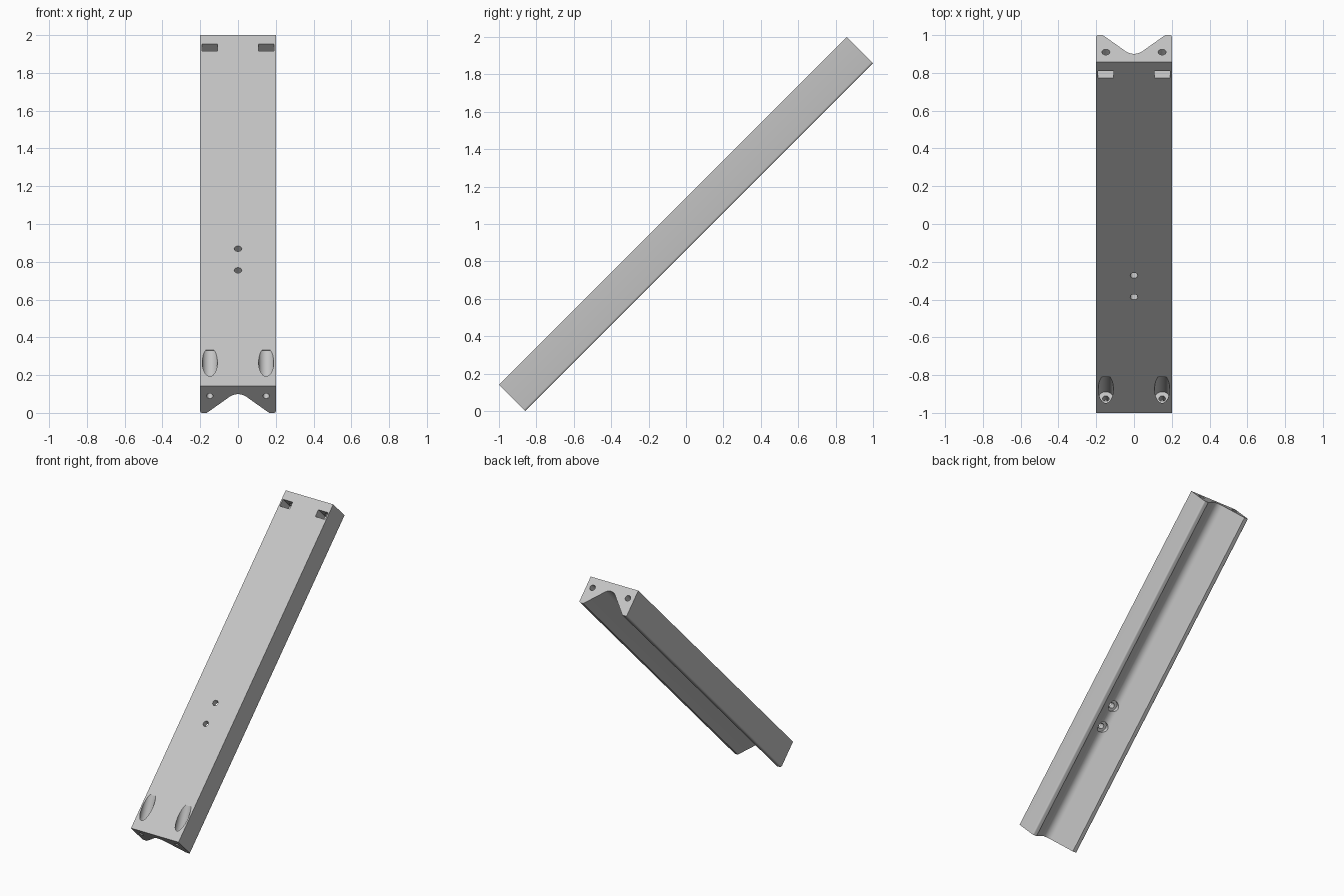
import bpy, bmesh, math
from mathutils import Vector, Matrix

if "Cube" in bpy.data.objects:
    bpy.data.objects.remove(bpy.data.objects["Cube"], do_unlink=True)

WIDTH, THICK = 0.4, 0.2
LENGTH = 2 * math.sqrt(2) - THICK
W, T, L = WIDTH / 2, THICK / 2, LENGTH / 2

grey = bpy.data.materials.new("light grey")
grey.use_nodes = True
colour = (0.56, 0.56, 0.56, 1)
grey.diffuse_color = colour
grey.node_tree.nodes["Principled BSDF"].inputs["Base Color"].default_value = colour


def to_object(name, bm):
    bmesh.ops.recalc_face_normals(bm, faces=bm.faces)
    mesh = bpy.data.meshes.new(name)
    bm.to_mesh(mesh)
    bm.free()
    mesh.materials.append(grey)
    obj = bpy.data.objects.new(name, mesh)
    bpy.context.collection.objects.link(obj)
    return obj


def cylinder(start, end, radius):
    start, end = Vector(start), Vector(end)
    axis = end - start
    bm = bmesh.new()
    turn = axis.to_track_quat('Z', 'Y').to_matrix().to_4x4()
    bmesh.ops.create_cone(bm, cap_ends=True, segments=40, radius1=radius, radius2=radius,
                          depth=axis.length, matrix=Matrix.Translation((start + end) / 2) @ turn)
    return to_object("hole_cutter", bm)


def block(low, high):
    low, high = Vector(low), Vector(high)
    bm = bmesh.new()
    bmesh.ops.create_cube(bm, size=1, matrix=Matrix.Translation((low + high) / 2)
                          @ Matrix.Diagonal((*(high - low), 1)))
    return to_object("slot_cutter", bm)


def cut(target, cutter):
    cutter.hide_render = True
    mod = target.modifiers.new("cut", 'BOOLEAN')
    mod.operation, mod.solver, mod.object = 'DIFFERENCE', 'EXACT', cutter
    bpy.context.view_layer.objects.active = target
    bpy.ops.object.modifier_apply(modifier=mod.name)
    bpy.data.objects.remove(cutter, do_unlink=True)


def arc(cx, cz, radius, first, last, steps):
    angles = [math.radians(first + (last - first) * i / steps) for i in range(steps + 1)]
    return [(cx + radius * math.cos(a), cz + radius * math.sin(a)) for a in angles]


# Beam profile: flat top, rounded feet and a V groove with a round root
foot, root, mouth = 0.012, 0.06, 0.165
root_z = -T + mouth - root * math.sqrt(2)
half = [(W, T)] + arc(W - foot, -T + foot, foot, 0, -90, 5) + [(mouth, -T)]
profile = half + arc(0, root_z, root, 45, 135, 14) + [(-x, z) for x, z in reversed(half)]

bm = bmesh.new()
end_face = bm.faces.new([bm.verts.new((x, -L, z)) for x, z in profile])
grown = bmesh.ops.extrude_face_region(bm, geom=[end_face])["geom"]
bmesh.ops.translate(bm, vec=(0, LENGTH, 0),
                    verts=[v for v in grown if isinstance(v, bmesh.types.BMVert)])
beam = to_object("grooved_beam", bm)

# Slanted screw holes with access pockets, and nut slots at the far end
hole_z = 0.027
slant = Vector((0, math.cos(math.radians(22)), math.sin(math.radians(22))))
for side in (-1, 1):
    x = side * 0.149
    origin = Vector((x, -L, hole_z))
    cut(beam, cylinder(origin + slant * 0.06, origin + slant * 0.277, 0.04))
    cut(beam, cylinder(origin - slant * 0.06, origin + slant * 0.1, 0.017))
    cut(beam, cylinder((x, L - 0.2, hole_z), (x, L + 0.05, hole_z), 0.021))
    cut(beam, block((x - 0.041, L - 0.12, -0.015), (x + 0.041, L - 0.067, T + 0.05)))

# Pair of centre holes, counterbored from the groove
for y in (-0.285, -0.447):
    cut(beam, cylinder((0, y, -T), (0, y, 0.055), 0.04))
    cut(beam, cylinder((0, y, 0), (0, y, T + 0.05), 0.02))

# Lean the beam at 45 degrees
beam.data.transform(Matrix.Translation((0, 0, 1)) @ Matrix.Rotation(math.pi / 4, 4, 'X'))
lowest = min(v.co.z for v in beam.data.vertices)
beam.data.transform(Matrix.Translation((0, 0, -lowest)))
bpy.ops.object.select_all(action='DESELECT')
beam.select_set(True)
bpy.context.view_layer.objects.active = beam
bpy.ops.object.shade_smooth_by_angle(angle=math.radians(30))
